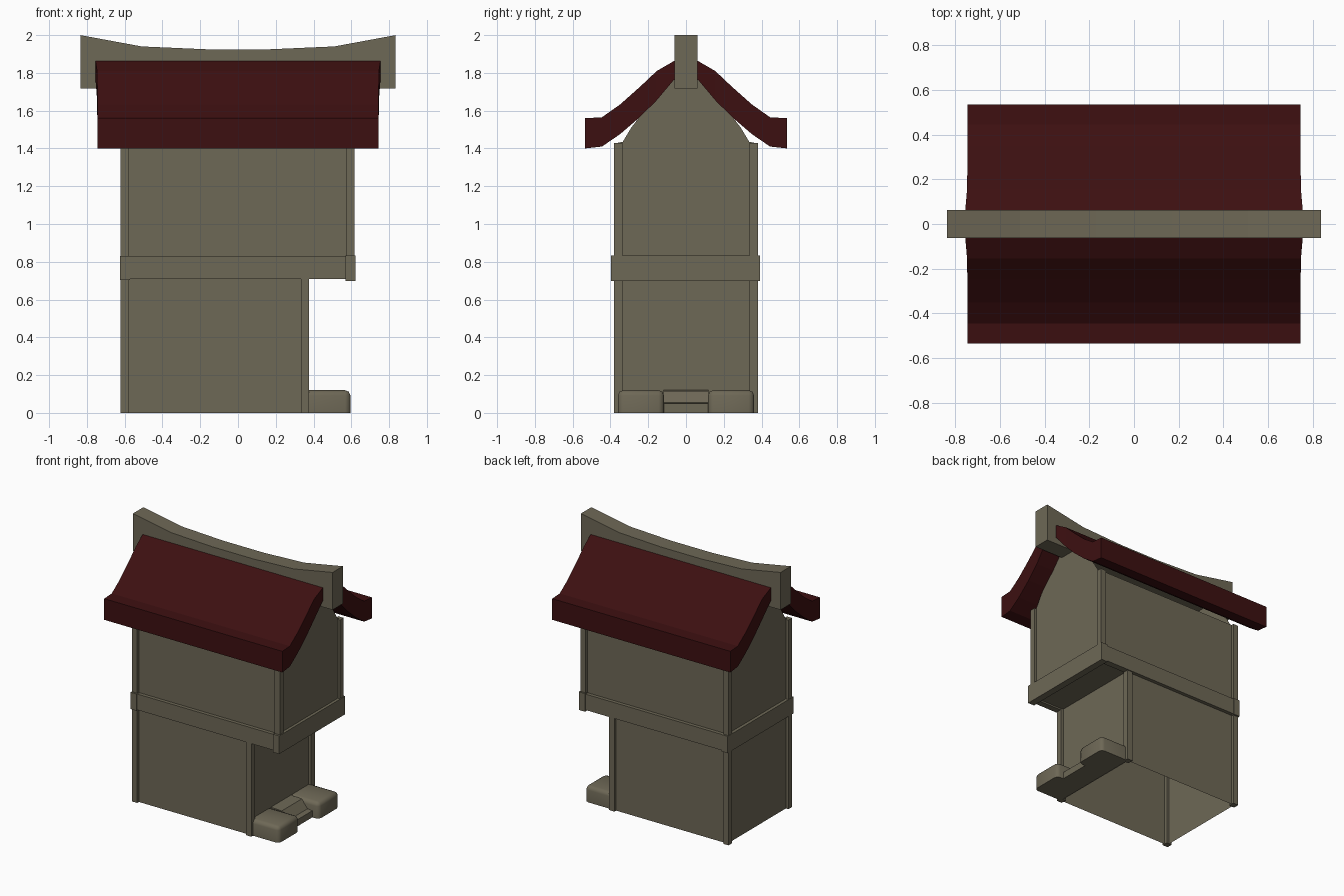
import bpy, bmesh, math

if "Cube" in bpy.data.objects:
    bpy.data.objects.remove(bpy.data.objects["Cube"], do_unlink=True)


def material(name, rgb):
    m = bpy.data.materials.new(name)
    m.use_nodes = True
    m.diffuse_color = (*rgb, 1)
    m.node_tree.nodes["Principled BSDF"].inputs["Base Color"].default_value = (*rgb, 1)
    return m


WOOD = material("weathered wood", (0.155, 0.138, 0.093))
ROOF = material("dark red tile", (0.046, 0.005, 0.0055))


def add_mesh(name, verts, faces, mat, closed=True):
    mesh = bpy.data.meshes.new(name)
    mesh.from_pydata(verts, [], faces)
    if closed:
        bm = bmesh.new()
        bm.from_mesh(mesh)
        bmesh.ops.recalc_face_normals(bm, faces=bm.faces)
        bm.to_mesh(mesh)
        bm.free()
    mesh.materials.append(mat)
    obj = bpy.data.objects.new(name, mesh)
    bpy.context.collection.objects.link(obj)
    return obj


def box(name, x, y, z, mat=WOOD):
    verts = [(a, b, c) for a in x for b in y for c in z]
    faces = [(0, 1, 3, 2), (4, 6, 7, 5), (0, 4, 5, 1), (2, 3, 7, 6), (0, 2, 6, 4), (1, 5, 7, 3)]
    return add_mesh(name, verts, faces, mat)


def strip(name, rings, mat):
    """Closed bar joining a row of four-point rings."""
    verts = [p for ring in rings for p in ring]
    faces = [(0, 1, 2, 3), tuple(len(verts) - k for k in (1, 2, 3, 4))]
    for i in range(len(rings) - 1):
        for k in range(4):
            n = (k + 1) % 4
            faces.append((4 * i + k, 4 * i + n, 4 * i + 4 + n, 4 * i + 4 + k))
    return add_mesh(name, verts, faces, mat)


BACK, WALL_Y = -0.60, 0.36      # wall planes
LOW_X, HIGH_X = 0.355, 0.60
FLOOR, EAVE = 0.72, 1.43
P = 0.022                       # half post width

# Thin wall panels, open underneath
for side, s in (("front", -1), ("back", 1)):
    y = s * WALL_Y
    for level, x1, z0, z1 in (("lower", LOW_X, 0, FLOOR), ("upper", HIGH_X, FLOOR, EAVE)):
        order = (0, 1, 2, 3) if s < 0 else (3, 2, 1, 0)
        add_mesh(f"{level}_{side}_wall",
                 [(BACK, y, z0), (x1, y, z0), (x1, y, z1), (BACK, y, z1)], [order], WOOD, False)

for name, x, order in (("left", LOW_X, (0, 1, 2, 3)), ("right", BACK, (3, 2, 1, 0))):
    add_mesh(f"lower_{name}_wall",
             [(x, -WALL_Y, 0), (x, WALL_Y, 0), (x, WALL_Y, FLOOR), (x, -WALL_Y, FLOOR)],
             [order], WOOD, False)

# Gabled end walls
gable = [(WALL_Y, FLOOR), (WALL_Y, EAVE), (0.335, 1.435), (0.29, 1.51), (0.15, 1.69), (0, 1.84)]
outline = gable + [(-y, z) for y, z in reversed(gable[:-1])]
for name, x in (("left", HIGH_X), ("right", BACK)):
    order = list(range(len(outline)))
    if x < 0:
        order.reverse()
    add_mesh(f"{name}_gable", [(x, y, z) for y, z in outline], [order], WOOD, False)

# Underside of the overhang
add_mesh("overhang_floor", [(LOW_X, -WALL_Y, FLOOR), (LOW_X, WALL_Y, FLOOR),
                            (HIGH_X, WALL_Y, FLOOR), (HIGH_X, -WALL_Y, FLOOR)],
         [(0, 1, 2, 3)], WOOD, False)

# Corner posts
for side, s in (("front", -1), ("back", 1)):
    y = (s * 0.358 - P, s * 0.358 + P)
    for name, x, z in (("lower_right", -0.60, (0, FLOOR)), ("lower_left", 0.355, (0, FLOOR)),
                       ("upper_right", -0.60, (FLOOR, EAVE)), ("upper_left", 0.595, (FLOOR, EAVE))):
        box(f"{name}_{side}_post", (x - P, x + P), y, z)

# Band beams around the middle
for side, s in (("front", -1), ("back", 1)):
    box(f"{side}_band", (-0.61, 0.60), sorted((s * 0.34, s * 0.387)), (0.708, 0.828))
box("left_band", (0.57, 0.622), (-0.397, 0.393), (0.697, 0.834))
box("right_band", (-0.624, -0.573), (-0.393, 0.393), (0.703, 0.830))

# Swept roof slopes: y, top z, bottom z, half length
slope = [(0, 1.885, 1.80, 0.755), (0.065, 1.862, 1.762, 0.754), (0.155, 1.81, 1.655, 0.746),
         (0.245, 1.725, 1.565, 0.745), (0.35, 1.632, 1.475, 0.745),
         (0.445, 1.565, 1.41, 0.745), (0.535, 1.56, 1.40, 0.745)]
for side, s in (("front", -1), ("back", 1)):
    strip(f"{side}_roof_slope",
          [[(-h, s * y, t), (h, s * y, t), (h, s * y, b), (-h, s * y, b)] for y, t, b, h in slope],
          ROOF)

# Ridge beam with a sagging top
half = [(0.17, 1.925), (0.51, 1.94), (0.835, 2.0)]
ridge = [(-x, z) for x, z in reversed(half)] + half
strip("ridge_beam",
      [[(x, -0.062, 1.717), (x, 0.062, 1.717), (x, 0.062, z), (x, -0.062, z)] for x, z in ridge],
      WOOD)

# Rounded stone blocks at the entrance
for side, s in (("front", -1), ("back", 1)):
    block = box(f"{side}_step_block", (0.36, 0.595), sorted((s * 0.117, s * 0.36)), (0, 0.12))
    bm = bmesh.new()
    bm.from_mesh(block.data)
    edges = [e for e in bm.edges
             if all(v.co.x > 0.5 for v in e.verts) and any(v.co.z > 0.1 for v in e.verts)
             or all(v.co.z > 0.1 for v in e.verts) and abs(e.verts[0].co.x - e.verts[1].co.x) > 0.1]
    bmesh.ops.bevel(bm, geom=edges, offset=0.028, segments=2, profile=0.5, affect='EDGES')
    bm.to_mesh(block.data)
    bm.free()
    bpy.ops.object.select_all(action='DESELECT')
    block.select_set(True)
    bpy.context.view_layer.objects.active = block
    bpy.ops.object.shade_smooth_by_angle(angle=math.radians(50))

# Low sloping step between the blocks
tread = [(0.36, 0.12), (0.45, 0.115), (0.50, 0.055), (0.54, 0.05)]
strip("middle_step",
      [[(x, -0.12, 0), (x, 0.12, 0), (x, 0.12, z), (x, -0.12, z)] for x, z in tread], WOOD)
